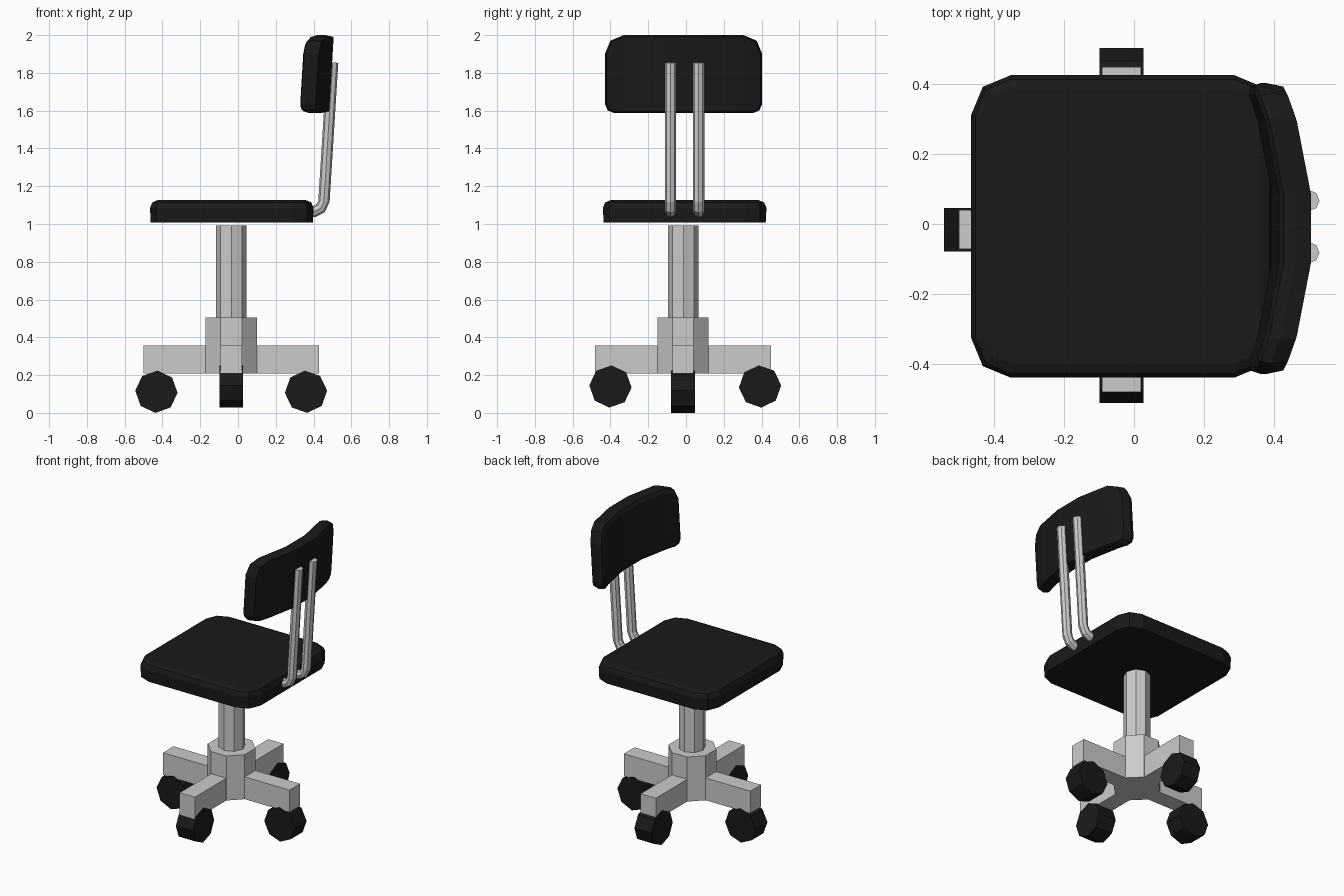
import bpy, bmesh
from math import sin, cos, pi, radians
from mathutils import Vector, Matrix

if "Cube" in bpy.data.objects:
    bpy.data.objects.remove(bpy.data.objects["Cube"])

black = bpy.data.materials.new("black")
black.diffuse_color = (0.01, 0.01, 0.01, 1)
black.use_nodes = True
black.node_tree.nodes["Principled BSDF"].inputs["Base Color"].default_value = black.diffuse_color


def add_loft(bm, rings):
    """Skin a list of equal-length point rings and cap both ends."""
    loops = [[bm.verts.new(p) for p in r] for r in rings]
    n = len(loops[0])
    for a, b in zip(loops, loops[1:]):
        for i in range(n):
            bm.faces.new((a[i], a[(i + 1) % n], b[(i + 1) % n], b[i]))
    bm.faces.new(loops[0][::-1])
    bm.faces.new(loops[-1])


def finish(bm, name, mat=None):
    bmesh.ops.recalc_face_normals(bm, faces=bm.faces)
    me = bpy.data.meshes.new(name)
    bm.to_mesh(me)
    bm.free()
    ob = bpy.data.objects.new(name, me)
    bpy.context.collection.objects.link(ob)
    if mat:
        me.materials.append(mat)
    return ob


def octagon(r, turn=0.0):
    return [(r * cos(turn + i * pi / 4), r * sin(turn + i * pi / 4)) for i in range(8)]


def rounded_rect(hu, hv, r_top, r_low, inset):
    """Rectangle with two-segment corners, shrunk by inset."""
    pts = []
    for k, (su, sv, r) in enumerate([(1, 1, r_top), (-1, 1, r_top), (-1, -1, r_low), (1, -1, r_low)]):
        q = r - inset
        for j in range(3):
            a = k * pi / 2 + j * pi / 4
            pts.append((su * (hu - r) + q * cos(a), sv * (hv - r) + q * sin(a)))
    return pts


# Seat: flat underside, softened top edge
bm = bmesh.new()
add_loft(bm, [[(u - 0.033, v - 0.007, z) for u, v in rounded_rect(0.433, 0.433, 0.113, 0.113, i)]
              for i, z in [(0.004, 1.008), (0, 1.085), (0.012, 1.114), (0.04, 1.126)]])
finish(bm, "seat", black)

# Backrest: pad bent around the sitter and leaning back
bm = bmesh.new()
add_loft(bm, [[(-d, u, v) for u, v in rounded_rect(0.4165, 0.2065, 0.1, 0.05, i)]
              for i, d in [(0.01, 0), (0, 0.045), (0.01, 0.078), (0.032, 0.09)]])
for y in (-0.306, -0.1, 0.1, 0.306):
    bmesh.ops.bisect_plane(bm, geom=bm.verts[:] + bm.edges[:] + bm.faces[:],
                           plane_co=(0, y, 0), plane_no=(0, 1, 0))
for v in bm.verts:
    x, y, z = v.co
    v.co = (x + 0.4946 - (y * y - 0.01) / 2.1 + 0.06 * z, y - 0.013, z + 1.7935)
finish(bm, "backrest", black)

# Two bent rods carrying the backrest
path = [Vector(p) for p in [(0.36, 1.06), (0.405, 1.067), (0.437, 1.083), (0.455, 1.12), (0.501, 1.855)]]
for side, yc in (("left", -0.082), ("right", 0.067)):
    bm = bmesh.new()
    rings = []
    for i, p in enumerate(path):
        t = (path[min(i + 1, 4)] - path[max(i - 1, 0)]).normalized()
        rings.append([(p.x - t.y * a, yc + b, p.y + t.x * a) for a, b in octagon(0.03)])
    add_loft(bm, rings)
    finish(bm, "back_rod_" + side)

# Column
bm = bmesh.new()
add_loft(bm, [[(x - 0.035, y - 0.014, z) for x, y in octagon(0.081)] for z in (0.45, 0.993)])
finish(bm, "column")

# Base: octagonal hub with four arms growing from its faces
bm = bmesh.new()
apothem = 0.136
add_loft(bm, [[(x, y, z) for x, y in octagon(apothem / cos(pi / 8), pi / 8)] for z in (0.209, 0.505)])
for k in range(4):
    rot = Matrix.Rotation(k * pi / 2, 3, 'Z')
    add_loft(bm, [[rot @ Vector((x, y, z)) for y, z in
                   [(-0.056, 0.209), (0.056, 0.209), (0.056, 0.357), (-0.056, 0.357)]]
                  for x in (apothem, 0.465)])
bmesh.ops.translate(bm, verts=bm.verts, vec=(-0.036, -0.016, 0))
finish(bm, "base")

# Wheels: the front and back pair sits a little higher
for k in range(4):
    bm = bmesh.new()
    add_loft(bm, [[(x, w, z) for x, z in octagon(0.112, radians(3))] for w in (-0.0625, 0.0625)])
    z, cy = (0.112, -0.016) if k % 2 == 0 else (0.14, -0.004)
    m = (Matrix.Translation((-0.036, cy, z)) @ Matrix.Rotation(k * pi / 2, 4, 'Z')
         @ Matrix.Translation((0.396, 0, 0)))
    bm.transform(m)
    finish(bm, "wheel_%d" % (k + 1), black)
